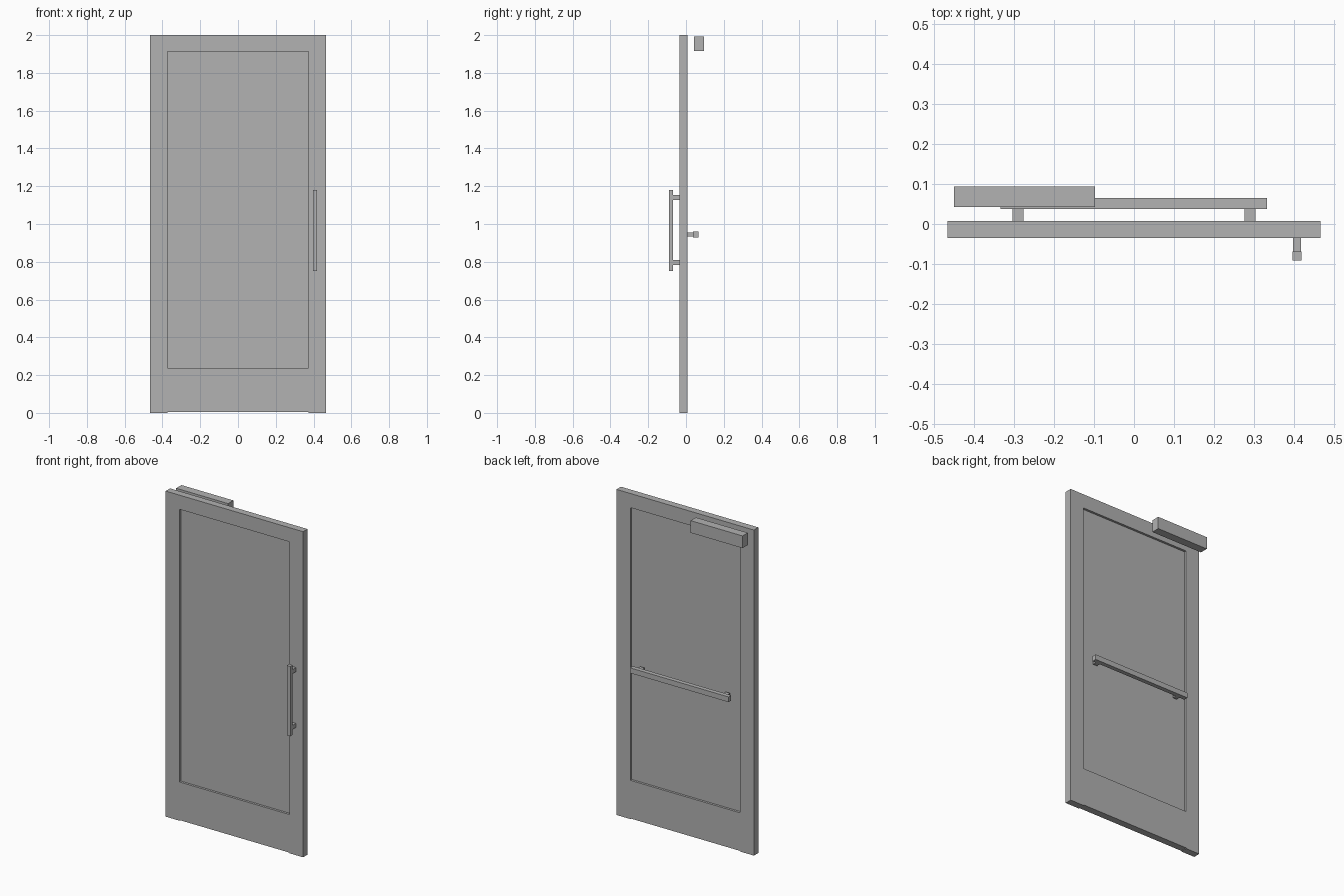
import bpy
import bmesh
from mathutils import Vector

cube = bpy.data.objects.get("Cube")
if cube:
    bpy.data.objects.remove(cube, do_unlink=True)

GREY = 0.445
mat = bpy.data.materials.new("plain grey")
mat.use_nodes = True
mat.diffuse_color = (GREY, GREY, GREY, 1)
bsdf = next(n for n in mat.node_tree.nodes if n.type == "BSDF_PRINCIPLED")
bsdf.inputs["Base Color"].default_value = (GREY, GREY, GREY, 1)


def finish(name, bm):
    bmesh.ops.recalc_face_normals(bm, faces=bm.faces)
    mesh = bpy.data.meshes.new(name)
    bm.to_mesh(mesh)
    bm.free()
    mesh.materials.append(mat)
    obj = bpy.data.objects.new(name, mesh)
    bpy.context.collection.objects.link(obj)
    return obj


def box(name, xs, ys, zs):
    """Flat-sided box given by its extent along each axis."""
    bm = bmesh.new()
    bmesh.ops.create_cube(bm, size=1)
    low, high = (Vector(p) for p in zip(xs, ys, zs))
    for v in bm.verts:
        v.co = (low + high) / 2 + v.co * (high - low)
    return finish(name, bm)


HALF_W, HALF_OPEN = 0.467, 0.373
FRONT, BACK = -0.035, 0.008
SILL, HEAD = 0.238, 1.913
GAP = 0.004

# Door frame: one outline with legs reaching the floor, plus the opening
bm = bmesh.new()
xs = (-HALF_W, -HALF_OPEN, HALF_OPEN, HALF_W)
zs = (0, GAP, SILL, HEAD, 2)
grid = [[bm.verts.new((x, FRONT, z)) for x in xs] for z in zs]
for row in range(len(zs) - 1):
    for col in range(len(xs) - 1):
        if col == 1 and row in (0, 2):
            continue
        a, b = grid[row], grid[row + 1]
        bm.faces.new((a[col], a[col + 1], b[col + 1], b[col]))
sheet = bmesh.ops.extrude_face_region(bm, geom=bm.faces[:], use_keep_orig=True)
moved = [g for g in sheet["geom"] if isinstance(g, bmesh.types.BMVert)]
bmesh.ops.translate(bm, verts=moved, vec=(0, BACK - FRONT, 0))
finish("door_frame", bm)

# Recessed infill panel
box("door_panel", (-HALF_OPEN, HALF_OPEN), (-0.021, -0.006), (SILL, HEAD))

# Vertical pull handle on the front
box("pull_handle", (0.396, 0.419), (-0.091, -0.069), (0.752, 1.181))
for place, z in (("lower", 0.797), ("upper", 1.14)):
    box(place + "_handle_post", (0.398, 0.418), (-0.069, FRONT), (z - 0.013, z + 0.013))

# Horizontal push bar on the back
box("push_bar", (-0.334, 0.333), (0.038, 0.065), (0.929, 0.961))
for side, x in (("right", -0.29), ("left", 0.29)):
    box(side + "_push_bar_post", (x - 0.014, x + 0.014), (BACK, 0.038), (0.933, 0.955))

# Door closer housing near the top of the back
box("door_closer", (-0.45, -0.097), (0.043, 0.094), (1.917, 1.992))
